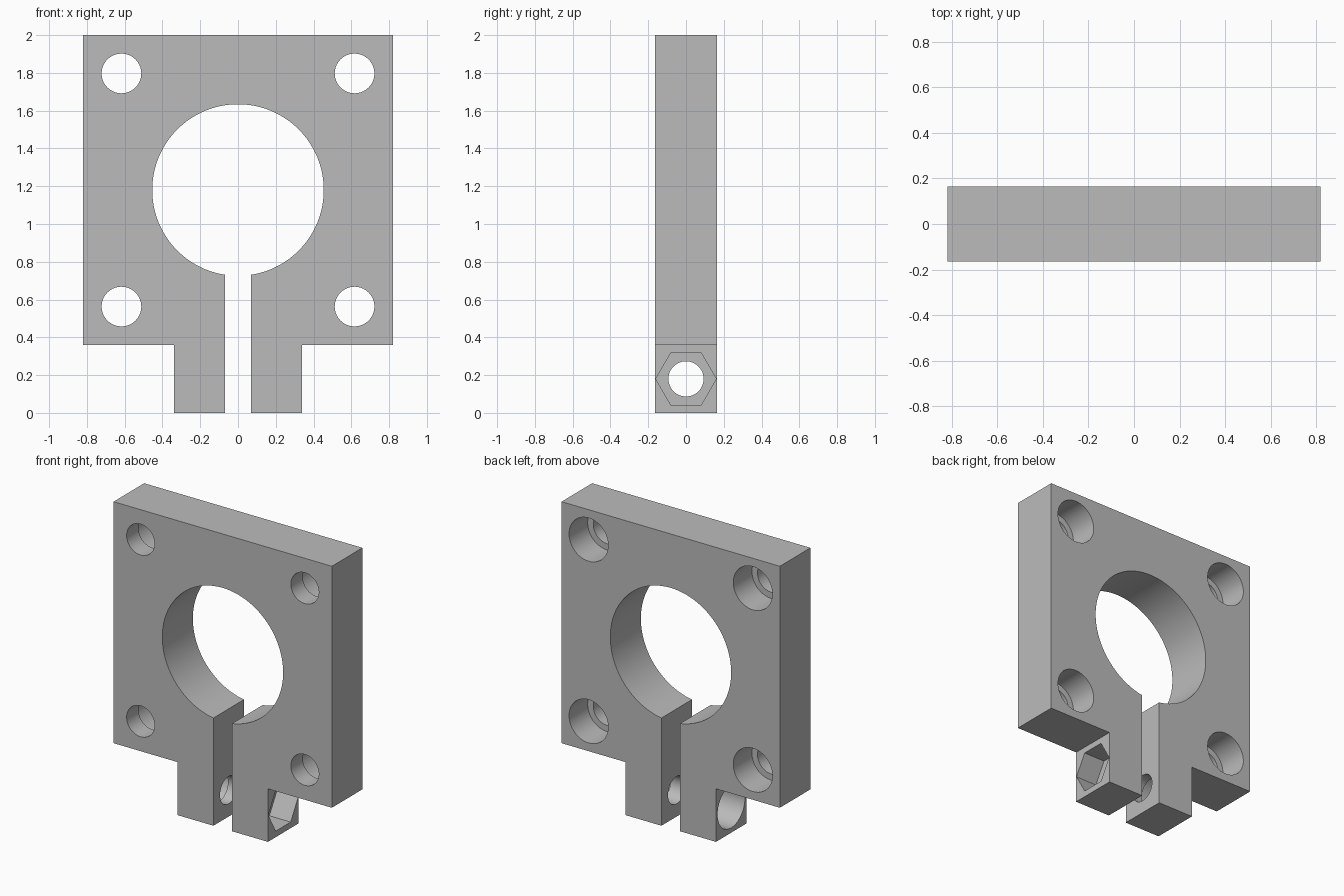
import bpy, bmesh, math
from mathutils import Matrix

cube = bpy.data.objects.get("Cube")
if cube:
    bpy.data.objects.remove(cube, do_unlink=True)

grey = bpy.data.materials.new("plain grey")
grey.use_nodes = True
grey.diffuse_color = (0.5, 0.5, 0.5, 1)
grey.node_tree.nodes["Principled BSDF"].inputs["Base Color"].default_value = (0.5, 0.5, 0.5, 1)

HALF_T = 0.164      # half plate thickness
HALF_W = 0.82       # half plate width
BASE = 0.36         # underside of the plate
BORE_Z = 1.18       # centre of the main bore
TAB_X = 0.34        # outer face of the clamp tabs
CLAMP_Z = 0.18      # clamp screw axis


def add_object(name, bm):
    mesh = bpy.data.meshes.new(name)
    bm.to_mesh(mesh)
    bm.free()
    obj = bpy.data.objects.new(name, mesh)
    bpy.context.collection.objects.link(obj)
    return obj


def cylinder(name, axis, radius, start, end, centre, sides=64):
    """Cylinder along x or y from start to end; centre holds the other two coordinates."""
    bm = bmesh.new()
    bmesh.ops.create_cone(bm, cap_ends=True, segments=sides, radius1=radius,
                          radius2=radius, depth=abs(end - start))
    mid, (side, z) = (start + end) / 2, centre
    if axis == "x":
        turn, move = Matrix.Rotation(math.pi / 2, 4, "Y"), (mid, side, z)
    else:
        turn, move = Matrix.Rotation(math.pi / 2, 4, "X"), (side, mid, z)
    bm.transform(Matrix.Translation(move) @ turn)
    return add_object(name, bm)


# Split clamp plate: half outline mirrored, extruded through the thickness
half = [(0, 2), (HALF_W, 2), (HALF_W, BASE), (TAB_X, BASE), (TAB_X, 0),
        (0.07, 0), (0.07, BORE_Z - 0.3), (0, BORE_Z - 0.3)]
outline = half[1:-1] + [(-x, z) for x, z in reversed(half[1:-1])]
bm = bmesh.new()
face = bm.faces.new([bm.verts.new((x, -HALF_T, z)) for x, z in outline])
solid = bmesh.ops.extrude_face_region(bm, geom=[face])
moved = [v for v in solid["geom"] if isinstance(v, bmesh.types.BMVert)]
bmesh.ops.translate(bm, verts=moved, vec=(0, 2 * HALF_T, 0))
bmesh.ops.recalc_face_normals(bm, faces=bm.faces)
plate = add_object("clamp_plate", bm)
plate.data.materials.append(grey)

# Main bore
cutters = [cylinder("main_bore_cutter", "y", 0.454, -0.4, 0.4, (0, BORE_Z), 128)]

# Corner screw holes, counterbored from the back
for x in (-0.617, 0.617):
    for z in (BORE_Z - 0.617, BORE_Z + 0.617):
        cutters.append(cylinder("screw_hole_cutter", "y", 0.105, -0.4, 0.4, (x, z)))
        cutters.append(cylinder("screw_head_cutter", "y", 0.147, HALF_T - 0.2, 0.4, (x, z)))

# Clamp screw hole with a hexagonal nut pocket and a round head pocket
cutters.append(cylinder("clamp_hole_cutter", "x", 0.093, -0.6, 0.6, (0, CLAMP_Z)))
cutters.append(cylinder("nut_pocket_cutter", "x", 0.16, TAB_X - 0.16, 0.6, (0, CLAMP_Z), 6))
cutters.append(cylinder("clamp_head_cutter", "x", 0.147, -0.6, 0.2 - TAB_X, (0, CLAMP_Z)))

for cutter in cutters:
    cutter.data.materials.append(grey)
    cutter.hide_render = True
    cutter.hide_viewport = False
    mod = plate.modifiers.new(cutter.name, "BOOLEAN")
    mod.operation = "DIFFERENCE"
    mod.solver = "EXACT"
    mod.object = cutter

# Apply the cuts, then drop the cutters
bpy.context.view_layer.update()
graph = bpy.context.evaluated_depsgraph_get()
cut_mesh = bpy.data.meshes.new_from_object(plate.evaluated_get(graph))
plate.modifiers.clear()
plate.data = cut_mesh
for cutter in cutters:
    bpy.data.objects.remove(cutter, do_unlink=True)

# Smooth bores with crisp edges
bpy.ops.object.select_all(action="DESELECT")
plate.select_set(True)
bpy.context.view_layer.objects.active = plate
bpy.ops.object.shade_smooth_by_angle(angle=math.radians(30))
